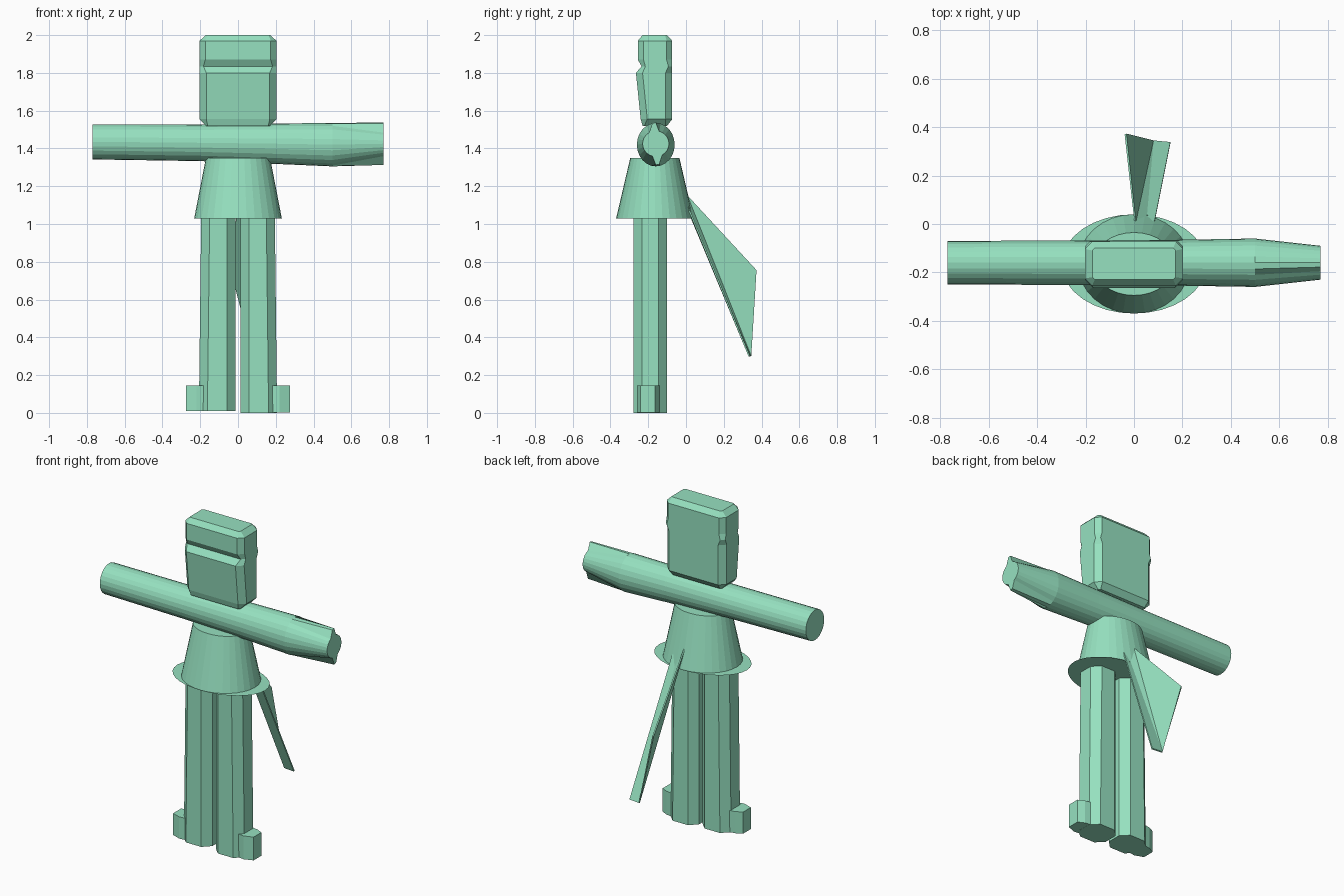
import bpy, bmesh, math
from mathutils import Vector

if "Cube" in bpy.data.objects:
    bpy.data.objects.remove(bpy.data.objects["Cube"])

mat = bpy.data.materials.new("mint_green")
mat.diffuse_color = (0.305, 0.753, 0.527, 1)
mat.use_nodes = True
mat.node_tree.nodes["Principled BSDF"].inputs["Base Color"].default_value = mat.diffuse_color


def finish(name, bm):
    bmesh.ops.recalc_face_normals(bm, faces=bm.faces)
    me = bpy.data.meshes.new(name)
    bm.to_mesh(me)
    bm.free()
    ob = bpy.data.objects.new(name, me)
    me.materials.append(mat)
    bpy.context.collection.objects.link(ob)
    return ob


def loft(name, rings):
    """Skin a list of equal-length point rings and cap both ends."""
    bm = bmesh.new()
    vs = [[bm.verts.new(p) for p in r] for r in rings]
    n = len(vs[0])
    for a, b in zip(vs, vs[1:]):
        for i in range(n):
            j = (i + 1) % n
            bm.faces.new((a[i], a[j], b[j], b[i]))
    bm.faces.new(vs[0])
    bm.faces.new(vs[-1])
    return finish(name, bm)


def ellipse(z, rx, ry, cy=-0.165, n=32):
    return [(rx * math.cos(t), cy + ry * math.sin(t), z)
            for t in (2 * math.pi * i / n for i in range(n))]


def octagon(z, x0, x1, y0, y1, c):
    return [(x0 + c, y0, z), (x1 - c, y0, z), (x1, y0 + c, z), (x1, y1 - c, z),
            (x1 - c, y1, z), (x0 + c, y1, z), (x0, y1 - c, z), (x0, y0 + c, z)]


# Head: bevelled block with a notch across the front
head = [(1.52, .17, -.23, -.10, .01), (1.555, .203, -.24, -.073, .035),
        (1.80, .203, -.265, -.073, .035), (1.835, .203, -.235, -.073, .02),
        (1.87, .203, -.255, -.073, .03), (1.97, .203, -.255, -.073, .03),
        (2.0, .172, -.23, -.10, .01)]
loft("head", [octagon(z, -h, h, y0, y1, c) for z, h, y0, y1, c in head])

# Arms: one long bar, tapered at the right end with two fins left standing
N = 24
rings = []
for x, cz, ry, rz in [(-.77, 1.435, .09, .093), (-.2, 1.43, .092, .097),
                      (.2, 1.425, .095, .107), (.5, 1.42, .10, .115),
                      (.77, 1.425, .07, .068)]:
    ring = []
    for i in range(N):
        t = 2 * math.pi * i / N
        k = 1.65 if x > .7 and i in (6, 7, 18, 19) else 1
        ring.append((x, -.16 + ry * math.cos(t), cz + k * rz * math.sin(t)))
    rings.append(ring)
loft("arm_bar", rings)

# Torso cone and the flat brim under it
loft("torso", [ellipse(1.03, .232, .205), ellipse(1.35, .17, .13)])
bm = bmesh.new()
bm.faces.new([bm.verts.new(p) for p in ellipse(1.028, .30, .205)])
finish("torso_brim", bm)

# Legs and the feet that stick out sideways
for side, s, z0 in (("left", -1, .01), ("right", 1, 0)):
    def flip(ring):
        return [(s * x, y, z) for x, y, z in ring]
    loft(side + "_leg", [flip(octagon(z0, .012, .207, -.278, -.10, .045)),
                         flip(octagon(1.03, .012, .195, -.278, -.10, .045))])
    foot = [(.14, -.25), (.22, -.26), (.275, -.24), (.275, -.165),
            (.235, -.145), (.14, -.13)]
    loft(side + "_foot", [[(s * x, y, z) for x, y in foot]
                          for z in (z0 + .001, .145)])

# Tail: thin triangular fin with a narrow flange along its lower edge
bm = bmesh.new()
top, mid, end = [bm.verts.new(p) for p in
                 ((.005, .005, 1.15), (.05, .005, 1.09), (.085, .01, 1.09))]
tip, low, low2 = [bm.verts.new(p) for p in
                  ((-.035, .372, .755), (.08, .342, .30), (.15, .335, .30))]
bm.faces.new((top, tip, low))
bm.faces.new((top, low, mid))
bm.faces.new((mid, low, low2, end))
tail = finish("tail", bm)
mod = tail.modifiers.new("thickness", 'SOLIDIFY')
mod.thickness = 0.008
mod.offset = 0
